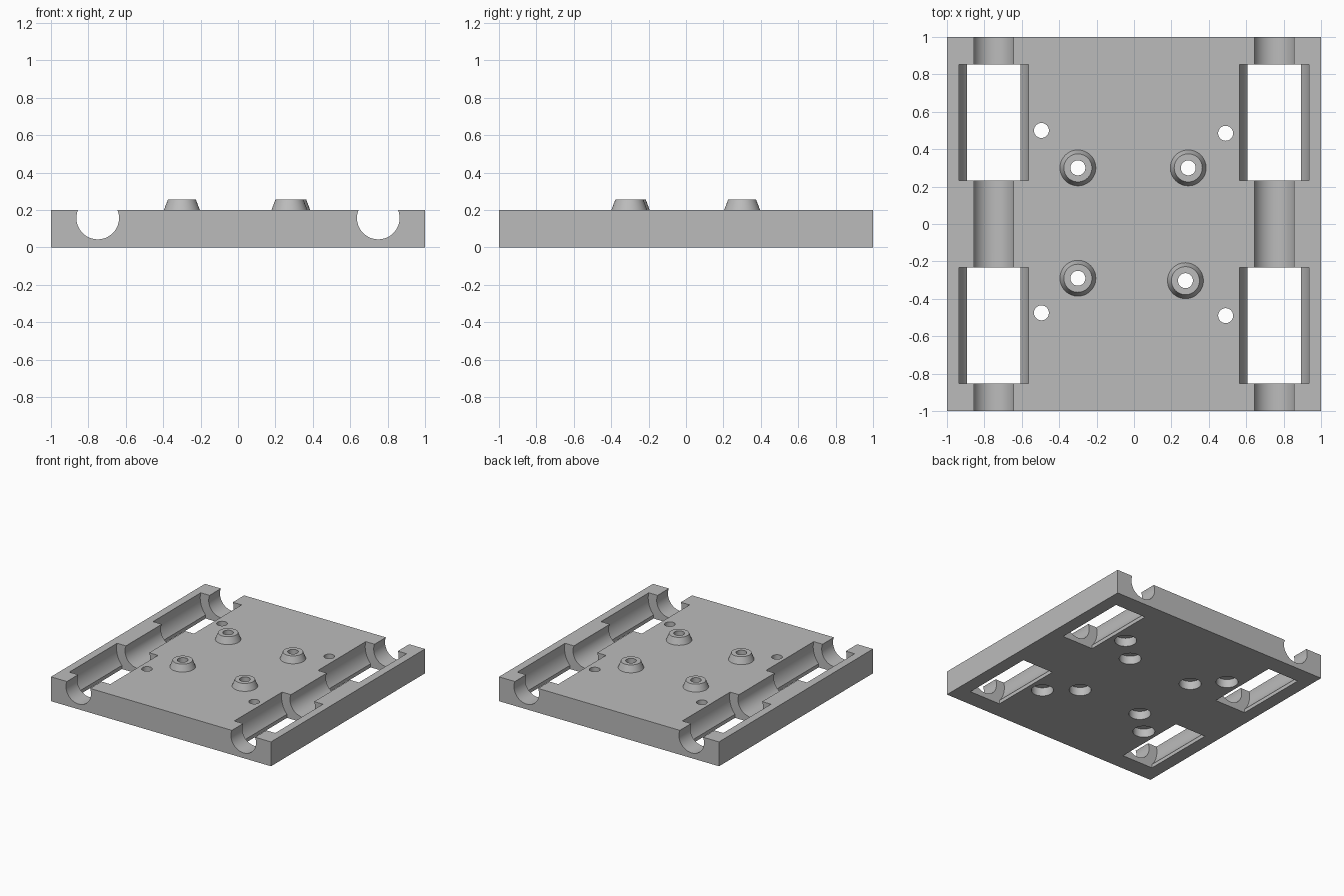
import bpy
import math

old = bpy.data.objects.get("Cube")
if old:
    bpy.data.objects.remove(old, do_unlink=True)

TOP = 0.2          # plate thickness
ROD_X, ROD_Z = 0.75, 0.157
BORE = 0.04

grey = bpy.data.materials.new("plain grey")
grey.use_nodes = True
colour = (0.5, 0.5, 0.5, 1)
grey.diffuse_color = colour
grey.node_tree.nodes["Principled BSDF"].inputs["Base Color"].default_value = colour


def box(name, centre, size):
    bpy.ops.mesh.primitive_cube_add(size=1, location=centre)
    ob = bpy.context.object
    ob.name = name
    ob.scale = size
    bpy.ops.object.transform_apply(location=True, rotation=True, scale=True)
    return ob


def cone(name, centre, r_low, r_high, length, along_y=False, sides=48):
    rotation = (math.pi / 2, 0, 0) if along_y else (0, 0, 0)
    bpy.ops.mesh.primitive_cone_add(vertices=sides, radius1=r_low, radius2=r_high,
                                    depth=length, location=centre, rotation=rotation)
    ob = bpy.context.object
    ob.name = name
    bpy.ops.object.transform_apply(location=True, rotation=True, scale=True)
    return ob


def combine(target, tool, operation):
    mod = target.modifiers.new(tool.name, "BOOLEAN")
    mod.operation = operation
    mod.solver = "EXACT"
    mod.object = tool
    bpy.context.view_layer.objects.active = target
    bpy.ops.object.modifier_apply(modifier=mod.name)
    bpy.data.objects.remove(tool, do_unlink=True)


plate = box("carriage_plate", (0, 0, TOP / 2), (2, 2, TOP))

# Rod grooves, with round bearing pockets open through the underside
for sx in (-1, 1):
    x = sx * ROD_X
    combine(plate, cone("rod_groove", (x, 0, ROD_Z), 0.114, 0.114, 2.2, True, 64), "DIFFERENCE")
    for sy in (-1, 1):
        y = sy * 0.543
        combine(plate, cone("bearing_pocket", (x, y, ROD_Z), 0.191, 0.191, 0.62, True, 64),
                "DIFFERENCE")
        combine(plate, box("pocket_slot", (x, y, 0.05), (0.284, 0.62, 0.2)), "DIFFERENCE")

# Tapered mounting bosses
bosses = [(-0.3, 0.3), (0.29, 0.3), (-0.3, -0.29), (0.275, -0.303)]
for x, y in bosses:
    combine(plate, cone("boss", (x, y, TOP), 0.117, 0.075, 0.11), "UNION")

# Screw holes, counterbored from below
holes = [(-0.495, 0.5), (0.49, 0.485), (-0.495, -0.475), (0.49, -0.49)]
for x, y in bosses + holes:
    combine(plate, cone("screw_bore", (x, y, 0.15), BORE, BORE, 0.5), "DIFFERENCE")
    combine(plate, cone("counterbore", (x, y, 0), 0.083, 0.083, 0.14), "DIFFERENCE")

plate.data.materials.clear()
plate.data.materials.append(grey)
for face in plate.data.polygons:
    face.material_index = 0
bpy.ops.object.select_all(action="DESELECT")
plate.select_set(True)
bpy.context.view_layer.objects.active = plate
bpy.ops.object.shade_smooth_by_angle(angle=math.radians(25))
